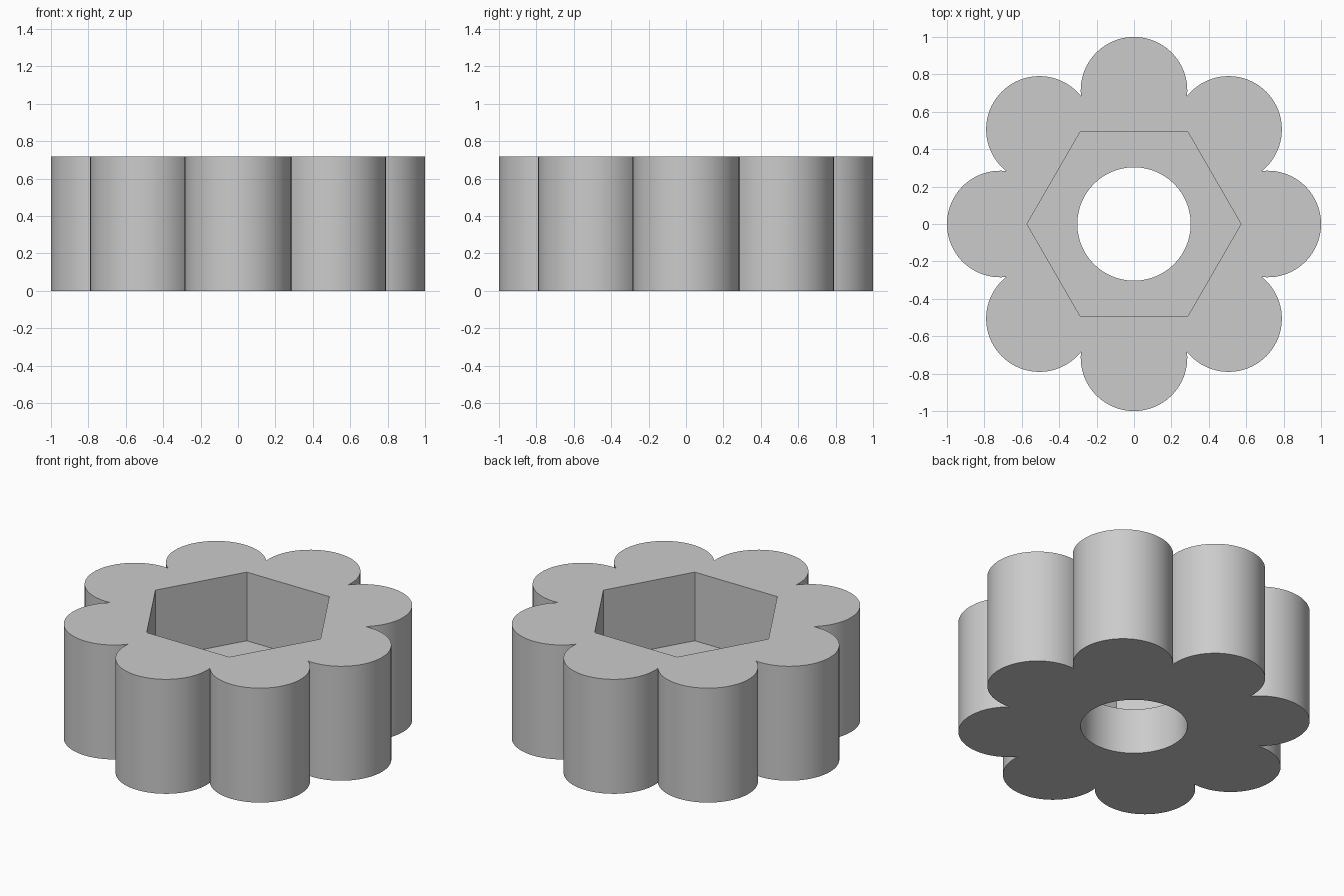
import bpy, bmesh
from math import sin, cos, asin, pi, tau, radians

HEIGHT, FLOOR = 0.717, 0.287
LOBES, LOBE_R = 8, 0.285
LOBE_C = 1 - LOBE_R
HEX_R, BORE_R = 0.572, 0.303

cube = bpy.data.objects.get("Cube")
if cube:
    bpy.data.objects.remove(cube, do_unlink=True)


def polygon(radius, sides):
    return [(radius * cos(tau * i / sides), radius * sin(tau * i / sides))
            for i in range(sides)]


def lobed_outline(steps=40):
    """Ring of overlapping circular lobes meeting in sharp notches."""
    half = pi / LOBES
    sweep = half + asin(LOBE_C * sin(half) / LOBE_R)
    points = []
    for k in range(LOBES):
        turn = tau * k / LOBES
        for i in range(steps):
            a = turn - sweep + 2 * sweep * i / steps
            points.append((LOBE_C * cos(turn) + LOBE_R * cos(a),
                           LOBE_C * sin(turn) + LOBE_R * sin(a)))
    return points


bm = bmesh.new()


def ring(points, z):
    verts = [bm.verts.new((x, y, z)) for x, y in points]
    edges = [bm.edges.new((v, verts[i - 1])) for i, v in enumerate(verts)]
    return verts, edges


def wall(lower, upper):
    a, b = lower[0], upper[0]
    for i in range(len(a)):
        bm.faces.new((a[i - 1], a[i], b[i], b[i - 1]))


def cap(outer, inner, direction):
    bmesh.ops.triangle_fill(bm, edges=outer[1] + inner[1], use_beauty=True,
                            normal=(0, 0, direction))


outline, hexagon, circle = lobed_outline(), polygon(HEX_R, 6), polygon(BORE_R, 96)
outer_low, outer_top = ring(outline, 0), ring(outline, HEIGHT)
hex_low, hex_top = ring(hexagon, FLOOR), ring(hexagon, HEIGHT)
bore_low, bore_top = ring(circle, 0), ring(circle, FLOOR)

# Flat faces: top, pocket floor and underside
cap(outer_top, hex_top, 1)
cap(hex_low, bore_top, 1)
cap(outer_low, bore_low, -1)

# Upright walls: lobed grip, hexagonal pocket and round bore
wall(outer_low, outer_top)
wall(hex_low, hex_top)
wall(bore_low, bore_top)
bmesh.ops.recalc_face_normals(bm, faces=bm.faces[:])

mesh = bpy.data.meshes.new("lobed_knob")
bm.to_mesh(mesh)
bm.free()
knob = bpy.data.objects.new("lobed_knob", mesh)
bpy.context.collection.objects.link(knob)

# Plain grey material
grey = bpy.data.materials.new("light_grey")
grey.use_nodes = True
colour = (0.6, 0.6, 0.6, 1)
grey.diffuse_color = colour
grey.node_tree.nodes["Principled BSDF"].inputs["Base Color"].default_value = colour
mesh.materials.append(grey)

bpy.ops.object.select_all(action='DESELECT')
knob.select_set(True)
bpy.context.view_layer.objects.active = knob
bpy.ops.object.shade_smooth_by_angle(angle=radians(30))
